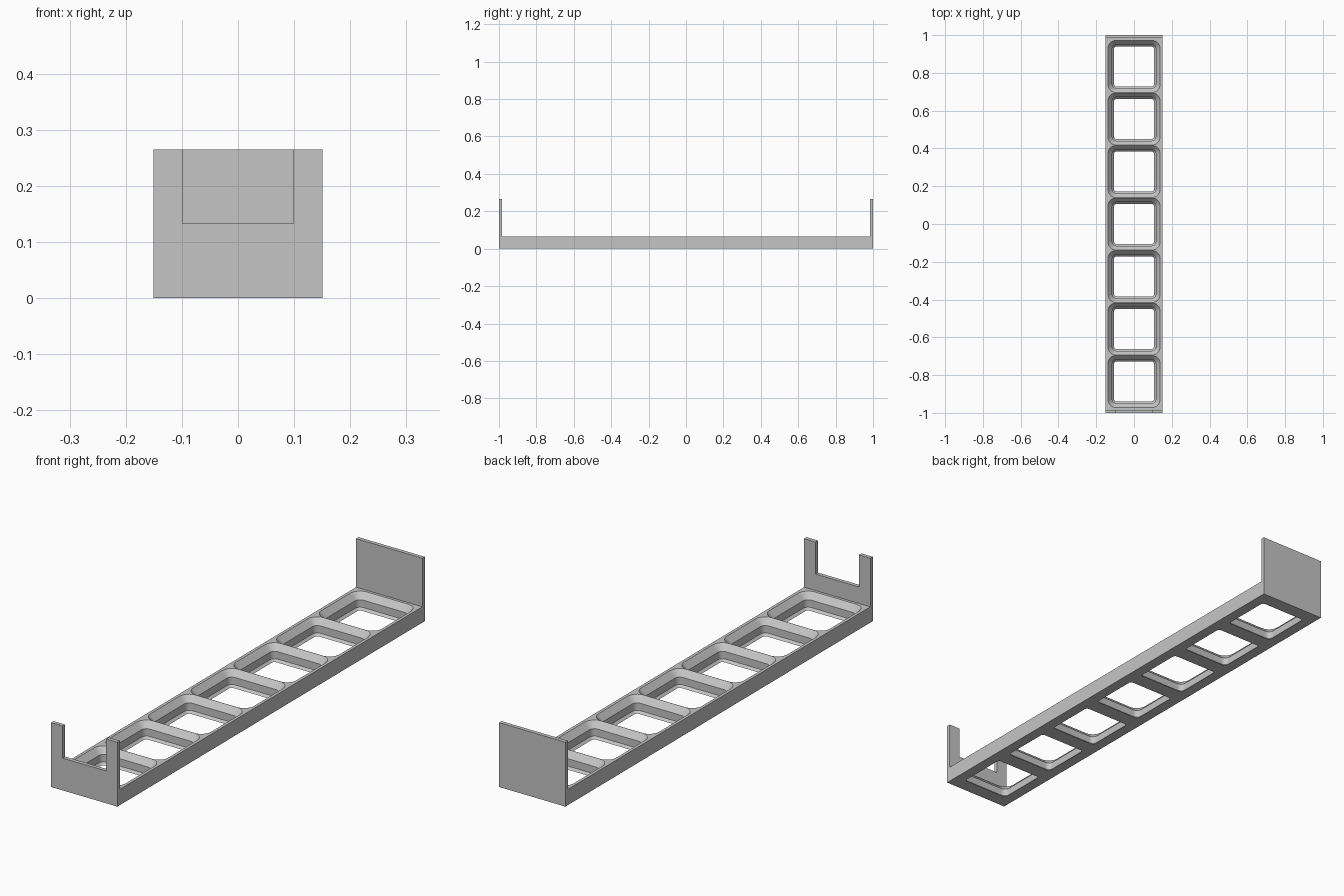
import bpy, bmesh, math

if "Cube" in bpy.data.objects:
    bpy.data.objects.remove(bpy.data.objects["Cube"])

HALF_W, HALF_L, BASE_H, TOP = 0.151, 1.0, 0.065, 0.265
PLATE = 0.016
PITCH, COUNT = 0.278, 7

grey = bpy.data.materials.new("light grey")
grey.diffuse_color = (0.56, 0.56, 0.56, 1)
grey.use_nodes = True
grey.node_tree.nodes["Principled BSDF"].inputs["Base Color"].default_value = grey.diffuse_color


def make_object(name, bm, colour=True):
    bmesh.ops.recalc_face_normals(bm, faces=bm.faces)
    me = bpy.data.meshes.new(name)
    bm.to_mesh(me)
    bm.free()
    ob = bpy.data.objects.new(name, me)
    bpy.context.collection.objects.link(ob)
    if colour:
        me.materials.append(grey)
    return ob


def extrude_xz(name, profile, y0, y1):
    """Extrude an x-z outline along y."""
    bm = bmesh.new()
    a = [bm.verts.new((x, y0, z)) for x, z in profile]
    b = [bm.verts.new((x, y1, z)) for x, z in profile]
    bm.faces.new(a)
    bm.faces.new(b[::-1])
    n = len(a)
    for i in range(n):
        j = (i + 1) % n
        bm.faces.new((a[i], a[j], b[j], b[i]))
    return make_object(name, bm)


def rounded_square(half, r, seg=8):
    pts = []
    c = half - r
    for q, (sx, sy) in enumerate(((1, 1), (-1, 1), (-1, -1), (1, -1))):
        for i in range(seg + 1):
            t = math.pi / 2 * (q + i / seg)
            pts.append((sx * c + r * math.cos(t), sy * c + r * math.sin(t)))
    return pts


# Base tray
base = extrude_xz("base_grid", [(-HALF_W, 0), (HALF_W, 0), (HALF_W, BASE_H), (-HALF_W, BASE_H)],
                  -HALF_L + PLATE, HALF_L - PLATE)

# Pocket cutters: (z, half width, corner radius)
levels = [(-0.02, 0.106, 0.013), (0.0, 0.106, 0.013), (0.0095, 0.1155, 0.0225),
          (0.040, 0.1155, 0.0225), (BASE_H, 0.1385, 0.045), (0.09, 0.1385, 0.045)]
bm = bmesh.new()
for k in range(COUNT):
    cy = (k - (COUNT - 1) / 2) * PITCH
    rings = [[bm.verts.new((x, y + cy, z)) for x, y in rounded_square(h, r)] for z, h, r in levels]
    bm.faces.new(rings[0][::-1])
    bm.faces.new(rings[-1])
    n = len(rings[0])
    for lo, hi in zip(rings, rings[1:]):
        for i in range(n):
            j = (i + 1) % n
            bm.faces.new((lo[i], lo[j], hi[j], hi[i]))
cutter = make_object("pocket_cutter", bm, colour=False)

mod = base.modifiers.new("pockets", 'BOOLEAN')
mod.operation = 'DIFFERENCE'
mod.solver = 'EXACT'
mod.object = cutter
bpy.context.view_layer.objects.active = base
base.select_set(True)
bpy.ops.object.modifier_apply(modifier=mod.name)
bpy.data.objects.remove(cutter)
bpy.ops.object.shade_smooth_by_angle(angle=math.radians(25))

# Solid back plate
extrude_xz("back_plate", [(-HALF_W, 0), (HALF_W, 0), (HALF_W, TOP), (-HALF_W, TOP)],
           HALF_L - PLATE, HALF_L)

# Front plate with notch
NX, NZ = 0.099, 0.133
extrude_xz("front_plate", [(-HALF_W, 0), (HALF_W, 0), (HALF_W, TOP), (NX, TOP),
                           (NX, NZ), (-NX, NZ), (-NX, TOP), (-HALF_W, TOP)],
           -HALF_L, -HALF_L + PLATE)
